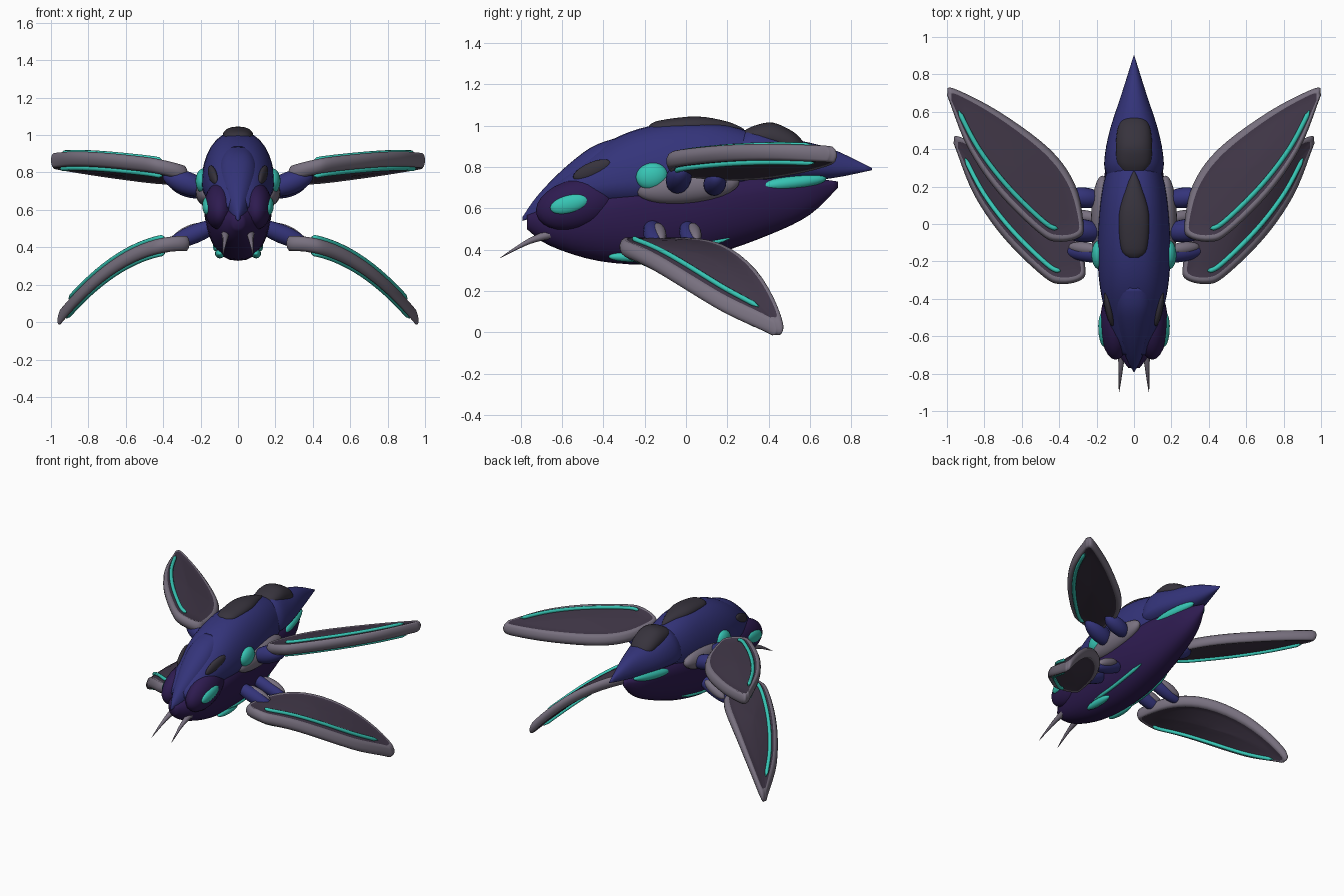
import bpy
import bmesh
from math import sin, cos, pi
from mathutils import Vector, Matrix

if "Cube" in bpy.data.objects:
    bpy.data.objects.remove(bpy.data.objects["Cube"])


def material(name, rgb):
    m = bpy.data.materials.new(name)
    m.use_nodes = True
    m.diffuse_color = (*rgb, 1)
    m.node_tree.nodes["Principled BSDF"].inputs["Base Color"].default_value = (*rgb, 1)
    return m


BLUE = material("shell blue", (0.034, 0.034, 0.195))
PURPLE = material("hull purple", (0.027, 0.011, 0.08))
DARK = material("wing charcoal", (0.052, 0.038, 0.064))
BLACK = material("plate black", (0.038, 0.033, 0.046))
GREY = material("rim grey", (0.19, 0.165, 0.215))
TEAL = material("glow teal", (0.038, 0.56, 0.46))


def finish(name, mesh, mats, mirror):
    obj = bpy.data.objects.new(name, mesh)
    bpy.context.collection.objects.link(obj)
    for m in mats:
        mesh.materials.append(m)
    mesh.shade_smooth()
    if mirror:
        obj.modifiers.new("mirror", "MIRROR").use_mirror_merge = False
    return obj


def from_bmesh(name, bm, mats, mirror=False):
    bmesh.ops.recalc_face_normals(bm, faces=bm.faces)
    mesh = bpy.data.meshes.new(name)
    bm.to_mesh(mesh)
    bm.free()
    return finish(name, mesh, mats, mirror)


def spline(pts, steps, closed=False):
    """Smooth curve through points of any dimension."""
    n = len(pts)
    get = (lambda i: pts[i % n]) if closed else (lambda i: pts[max(0, min(n - 1, i))])
    out = []
    for i in range(n if closed else n - 1):
        for s in range(steps):
            t = s / steps
            out.append([0.5 * (2 * b + (c - a) * t + (2 * a - 5 * b + 4 * c - d) * t ** 2
                               + (3 * b - a - 3 * c + d) * t ** 3)
                        for a, b, c, d in zip(get(i - 1), get(i), get(i + 1), get(i + 2))])
    return out if closed else out + [list(pts[-1])]


def section_point(station, angle):
    y, w, low, mid, top = station
    c, s = cos(angle), sin(angle)
    x = w * (1 if c > 0 else -1) * abs(c) ** 0.85
    return Vector((x, y, mid + s * (top - mid if s > 0 else mid - low)))


def bridge(bm, rings, index=lambda k: 0):
    n = len(rings[0])
    for k in range(len(rings) - 1):
        for i in range(n):
            j = (i + 1) % n
            f = bm.faces.new((rings[k][i], rings[k][j], rings[k + 1][j], rings[k + 1][i]))
            f.material_index = index(k)


def loft(name, stations, mat, sides=32):
    """Body along y; each station is y, half width, bottom, widest height, top."""
    bm = bmesh.new()
    rings = [[bm.verts.new(section_point(s, 2 * pi * i / sides)) for i in range(sides)]
             for s in spline(stations, 4)]
    bridge(bm, rings)
    bm.faces.new(rings[0])
    bm.faces.new(rings[-1])
    return from_bmesh(name, bm, [mat])


def blob(name, centre, radii, mat, pitch=0, yaw=0):
    bm = bmesh.new()
    m = (Matrix.Translation(centre) @ Matrix.Rotation(yaw, 4, "Z")
         @ Matrix.Rotation(pitch, 4, "X") @ Matrix.Diagonal((*radii, 1)))
    bmesh.ops.create_uvsphere(bm, u_segments=24, v_segments=14, radius=1, matrix=m)
    return from_bmesh(name, bm, [mat], True)


def strut(name, a, b, r, mat):
    a, b = Vector(a), Vector(b)
    turn = (b - a).to_track_quat("Z", "Y").to_matrix().to_4x4()
    bm = bmesh.new()
    m = (Matrix.Translation((a + b) / 2) @ turn
         @ Matrix.Diagonal((r, r, (b - a).length / 2, 1)))
    bmesh.ops.create_uvsphere(bm, u_segments=20, v_segments=12, radius=1, matrix=m)
    return from_bmesh(name, bm, [mat], True)


def tube(name, pts, radii, mat):
    curve = bpy.data.curves.new(name, "CURVE")
    curve.dimensions = "3D"
    curve.bevel_depth = 1
    curve.bevel_resolution = 2
    curve.use_fill_caps = True
    sp = curve.splines.new("POLY")
    sp.points.add(len(pts) - 1)
    for p, co, r in zip(sp.points, pts, radii):
        p.co = (*co, 1)
        p.radius = r
    helper = bpy.data.objects.new(name + " path", curve)
    mesh = bpy.data.meshes.new_from_object(helper)
    bpy.data.objects.remove(helper)
    return finish(name, mesh, [mat], True)


# Main body
HULL = [(-.77, .03, .5, .54, .57), (-.66, .1, .42, .53, .62), (-.42, .155, .345, .58, .7),
        (-.13, .18, .33, .62, .8), (.14, .175, .38, .64, .8), (.41, .13, .475, .68, .78),
        (.6, .08, .57, .7, .75), (.735, .004, .7, .715, .73)]
loft("lower_hull", HULL, PURPLE)
loft("upper_shell", [
    (-.7, .06, .6, .62, .66), (-.6, .115, .62, .68, .75), (-.38, .175, .6, .72, .92),
    (-.17, .195, .6, .74, 1), (.07, .185, .62, .76, 1.02), (.25, .155, .66, .78, .99),
    (.4, .1, .72, .8, .93), (.5, .02, .8, .82, .86)], BLUE)
loft("tail_shell", [
    (.18, .1, .72, .8, .93), (.27, .15, .72, .79, .97), (.35, .158, .72, .79, .985),
    (.5, .13, .73, .8, .94), (.7, .065, .745, .8, .89), (.9, .002, .785, .79, .795)], BLUE)
loft("beak_crest", [
    (-.79, .003, .54, .55, .56), (-.72, .04, .56, .59, .66), (-.6, .082, .6, .67, .785),
    (-.46, .105, .7, .78, .895), (-.34, .095, .8, .86, .94)], BLUE)

# Plates along the back
loft("front_back_plate", [
    (-.18, .03, .97, .985, 1), (-.13, .07, .98, .99, 1.025), (.05, .08, .98, 1, 1.045),
    (.2, .04, .97, .99, 1.02), (.28, .004, .97, .98, .985)], BLACK)
loft("rear_back_plate", [
    (.28, .06, .93, .95, .975), (.33, .09, .91, .95, 1), (.42, .097, .9, .94, 1.015),
    (.52, .085, .86, .91, .97), (.57, .05, .87, .89, .92)], BLACK)

# Head details
blob("cheeks", (.098, -.53, .62), (.083, .2, .12), PURPLE, .25)
blob("eyes", (.164, -.565, .62), (.027, .095, .045), TEAL, .25, -.05)
blob("brows", (.134, -.455, .785), (.02, .1, .038), BLACK, .4, -.2)
fang = spline([(.065, -.64, .48), (.07, -.76, .44), (.08, -.9, .36)], 5)
tube("fangs", fang, [.026 * (1 - i / 10.2) for i in range(11)], GREY)

# Flank details
blob("side_panels", (.17, .01, .705), (.06, .25, .08), GREY, .1)
blob("shoulder_lights", (.187, -.165, .755), (.04, .078, .065), TEAL, .2)
blob("tail_lights", (.08, .52, .725), (.036, .165, .034), TEAL, .12, .22)
blob("chin_lights", (.097, -.26, .366), (.026, .115, .025), TEAL)
stripe = [section_point(s, -.9) for s in spline(HULL, 4)[10:18]]
tube("belly_stripes", stripe, [.004] + [.012] * 6 + [.004], TEAL)

# Wing struts
strut("front_upper_struts", (.16, -.05, .7), (.4, -.02, .79), .062, BLUE)
strut("rear_upper_struts", (.16, .13, .69), (.37, .15, .755), .055, BLUE)
for row, y, r in (("front", -.17, .05), ("rear", 0, .045)):
    strut(row + "_lower_struts", (.09, y, .53), (.38, y + .03, .41), r, BLUE)
    strut(row + "_lower_knuckles", (.18, y + .03, .52), (.35, y + .05, .44), .034, GREY)

# Wings: grey rounded rim, dark panels and glowing stripes on both faces
WING = [(.965, .725), (.72, .6), (.45, .4), (.315, .21), (.27, 0), (.29, -.07),
        (.4, -.095), (.5, -.055), (.72, .16), (.885, .4), (.985, .65), (.998, .7)]


def wing(name, outline, height):
    loop = [Vector(p) for p in spline(outline, 5, True)]
    centre = sum(loop, Vector((0, 0))) / len(loop)
    span = Vector((1, 1)).normalized()
    chord = Vector((1, -1)).normalized()
    length = max(abs((p - centre).dot(span)) for p in loop)
    width = max(abs((p - centre).dot(chord)) for p in loop)

    def inset(d):
        return [centre + span * (p - centre).dot(span) * (1 - d / length)
                + chord * (p - centre).dot(chord) * (1 - d / width) for p in loop]

    def place(p, z):
        return Vector((p.x, p.y, height(p.x, p.y) + z))

    rim = [(inset(d), z) for d, z in ((0, .008), (.008, .028), (.022, .04), (.036, .036))]
    core = [([centre + (p - centre) * s for p in rim[-1][0]], .036 + .012 * (1 - s))
            for s in (.8, .55, .3, .02)]
    half = rim + core
    profile = [(r, -z) for r, z in reversed(half)] + half
    bm = bmesh.new()
    rings = [[bm.verts.new(place(p, z)) for p in r] for r, z in profile]
    last = len(rings) - 1
    bridge(bm, rings, lambda k: 1 if k < len(core) or k >= last - len(core) else 0)
    bm.faces.new(rings[0]).material_index = 1
    bm.faces.new(rings[-1]).material_index = 1
    from_bmesh(name, bm, [GREY, DARK], True)

    for side, d, z in (("top", .07, .044), ("bottom", .05, -.044)):
        path = inset(d)[30:51]
        radii = [.003] + [.013] * (len(path) - 2) + [.003]
        tube(name + "_" + side + "_stripes", [place(p, z) for p in path], radii, TEAL)


wing("upper_wings", WING, lambda x, y: .725 + .18 * (x - y) + .05 * (x + y))
wing("lower_wings", [(x * .965, y * .96 - .23) for x, y in WING],
     lambda x, y: .42 - .93 * max(0, x - .3) ** 2)
